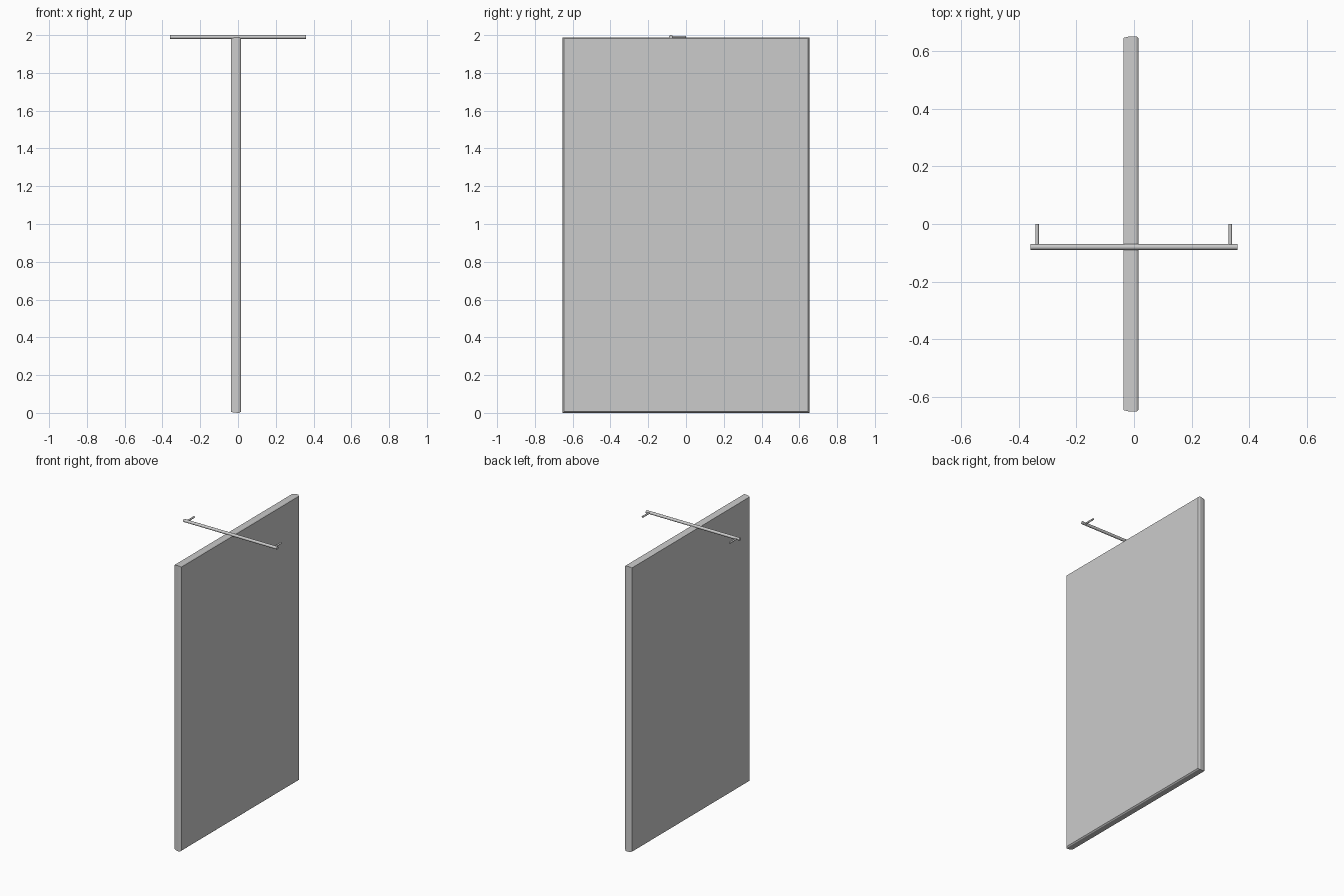
import bpy
import bmesh
import math

cube = bpy.data.objects.get("Cube")
if cube:
    bpy.data.objects.remove(cube, do_unlink=True)

grey = bpy.data.materials.new("light_grey")
grey.use_nodes = True
color = (0.6, 0.6, 0.6, 1)
grey.diffuse_color = color
grey.node_tree.nodes["Principled BSDF"].inputs["Base Color"].default_value = color


def finish(obj, name):
    obj.name = name
    obj.data.name = name
    obj.data.materials.append(grey)


def rod(name, radius, length, location, rotation, sides):
    bpy.ops.mesh.primitive_cylinder_add(
        vertices=sides, radius=radius, depth=length, location=location, rotation=rotation)
    obj = bpy.context.object
    bpy.ops.object.shade_smooth_by_angle(angle=math.radians(40))
    finish(obj, name)


# Panel: rectangular rings lofted across the thickness, as (x, edge inset)
PROFILE = [(-0.037, 0.006), (-0.024, 0.002), (0.0, 0.0), (0.009, 0.001), (0.016, 0.007)]
HALF_WIDTH, HALF_HEIGHT = 0.653, 0.994
bm = bmesh.new()
rings = []
for x, inset in PROFILE:
    w, h = HALF_WIDTH - inset, HALF_HEIGHT - inset
    corners = [(-1, -1), (1, -1), (1, 1), (-1, 1)]
    rings.append([bm.verts.new((x, sy * w, HALF_HEIGHT + sz * h)) for sy, sz in corners])
for a, b in zip(rings, rings[1:]):
    for i in range(4):
        j = (i + 1) % 4
        bm.faces.new((a[i], a[j], b[j], b[i]))
bm.faces.new(rings[0])
bm.faces.new(rings[-1])
bmesh.ops.recalc_face_normals(bm, faces=bm.faces)
mesh = bpy.data.meshes.new("panel")
bm.to_mesh(mesh)
bm.free()
panel = bpy.data.objects.new("panel", mesh)
bpy.context.collection.objects.link(panel)
finish(panel, "panel")

# Round crossbar lying over the top edge
rod("crossbar", 0.01, 0.72, (0, -0.08, 1.99), (0, math.pi / 2, 0), 24)

# Short pegs pointing back from both ends of the bar
for side, x in (("right", -0.337), ("left", 0.335)):
    rod("peg_" + side, 0.006, 0.078, (x, -0.039, 1.99), (math.pi / 2, 0, 0), 16)
